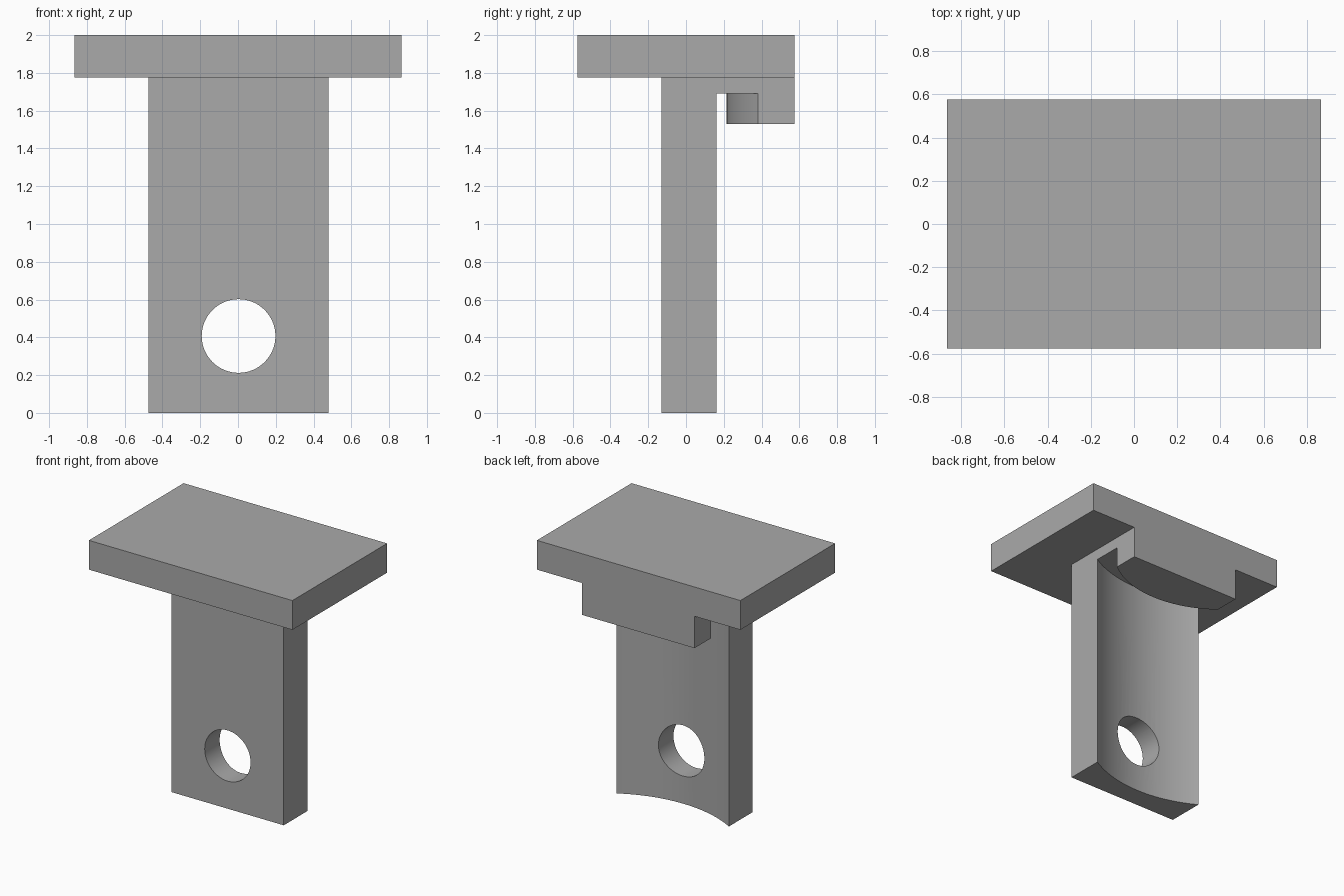
import bpy, bmesh, math

cube = bpy.data.objects.get("Cube")
if cube:
    bpy.data.objects.remove(cube, do_unlink=True)

# Single grey material
grey = bpy.data.materials.new("plain_grey")
grey.use_nodes = True
grey.diffuse_color = (0.4, 0.4, 0.4, 1)
grey.node_tree.nodes["Principled BSDF"].inputs["Base Color"].default_value = (0.4, 0.4, 0.4, 1)


def prism(name, outline, z0, z1):
    """Extrude a plan outline from z0 up to z1."""
    bm = bmesh.new()
    face = bm.faces.new([bm.verts.new((x, y, z0)) for x, y in outline])
    top = bmesh.ops.extrude_face_region(bm, geom=[face])["geom"]
    for v in top:
        if isinstance(v, bmesh.types.BMVert):
            v.co.z = z1
    bmesh.ops.recalc_face_normals(bm, faces=bm.faces)
    mesh = bpy.data.meshes.new(name)
    bm.to_mesh(mesh)
    bm.free()
    mesh.materials.append(grey)
    obj = bpy.data.objects.new(name, mesh)
    bpy.context.collection.objects.link(obj)
    return obj


def rect(x0, x1, y0, y1):
    return [(x0, y0), (x1, y0), (x1, y1), (x0, y1)]


def arc(radius, steps=32, half=0.6, centre=0.995):
    """Plan arc bulging towards the front, left to right."""
    a = math.asin(half / radius)
    angles = [-a + 2 * a * i / steps for i in range(steps + 1)]
    return [(radius * math.sin(t), centre - radius * math.cos(t)) for t in angles]


def combine(target, other, operation):
    other.hide_render = True
    mod = target.modifiers.new(operation.lower(), "BOOLEAN")
    mod.operation, mod.solver, mod.object = operation, "EXACT", other
    bpy.context.view_layer.objects.active = target
    bpy.ops.object.modifier_apply(modifier=mod.name)
    bpy.data.objects.remove(other, do_unlink=True)


# Upright with the hook block, before carving
bracket = prism("hook_bracket", rect(-0.475, 0.48, -0.13, 0.575), 0, 1.775)

# Space behind the concave back of the upright
inner, outer = arc(0.78), arc(0.963)
combine(bracket, prism("back_cutter", outer + [(0.6, 1), (-0.6, 1)], -0.1, 1.53), "DIFFERENCE")

# Curved groove between upright and hook lip
combine(bracket, prism("groove_cutter", outer + inner[::-1], 1.4, 1.69), "DIFFERENCE")

# Round hole through the upright
bpy.ops.mesh.primitive_cylinder_add(vertices=64, radius=0.195, depth=2,
                                    location=(0.003, 0, 0.407), rotation=(math.pi / 2, 0, 0))
hole = bpy.context.object
hole.name = "hole_cutter"
hole.data.materials.append(grey)
combine(bracket, hole, "DIFFERENCE")

# Flat top plate fused to the upright
combine(bracket, prism("top_plate", rect(-0.865, 0.865, -0.575, 0.575), 1.775, 2), "UNION")

# Smooth curved walls, crisp edges
bpy.ops.object.select_all(action="DESELECT")
bracket.select_set(True)
bpy.context.view_layer.objects.active = bracket
bpy.ops.object.shade_smooth_by_angle(angle=math.radians(30))
